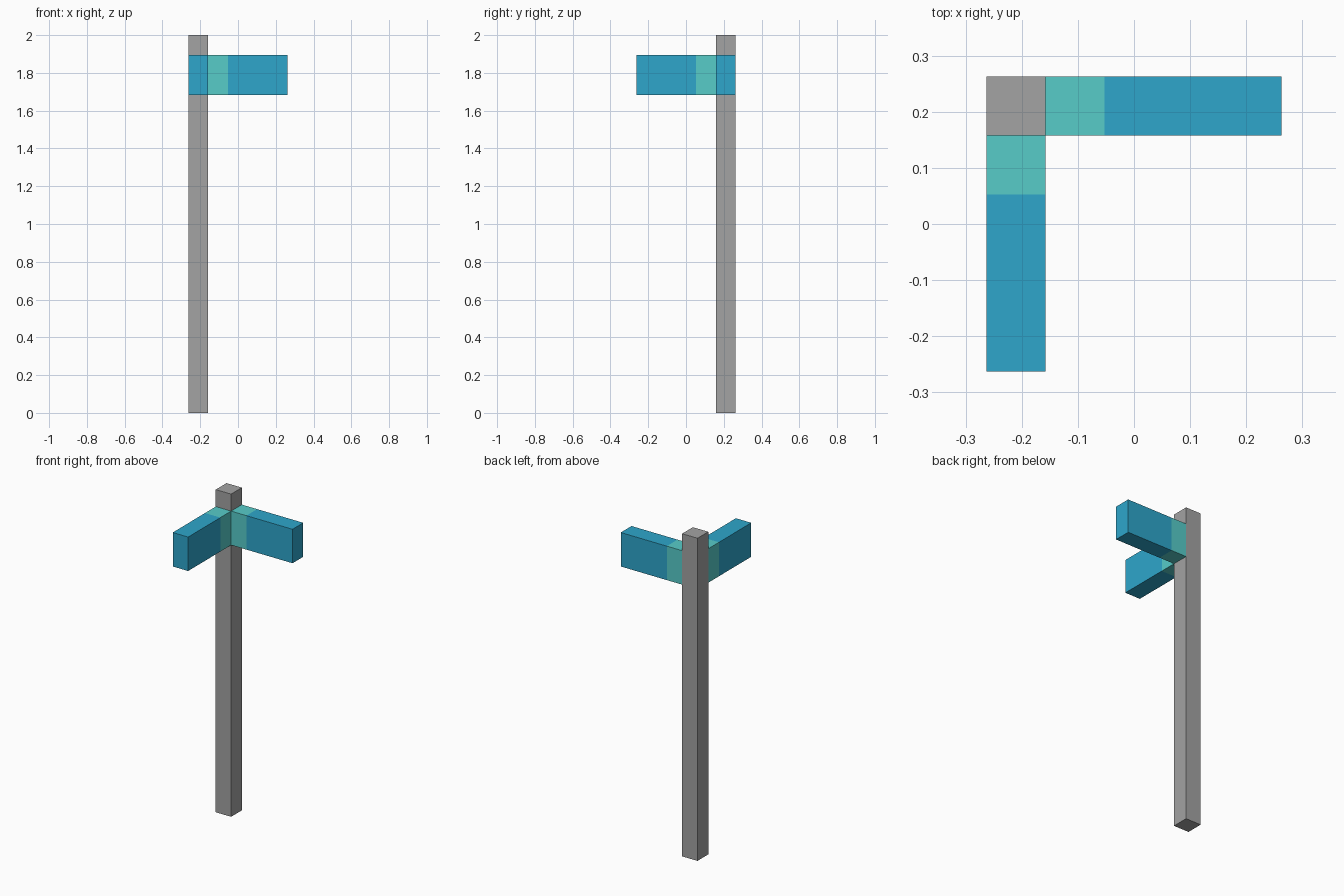
import bpy, bmesh
from mathutils import Vector

if "Cube" in bpy.data.objects:
    bpy.data.objects.remove(bpy.data.objects["Cube"])

U = 2 / 19  # the model sits on a grid of 19 units in height


def srgb(r, g, b):
    lin = [c / 12.92 if c <= 0.04045 else ((c + 0.055) / 1.055) ** 2.4
           for c in (r / 255, g / 255, b / 255)]
    return (*lin, 1)


def material(name, rgb):
    m = bpy.data.materials.new(name)
    m.diffuse_color = srgb(*rgb)
    m.use_nodes = True
    m.node_tree.nodes["Principled BSDF"].inputs["Base Color"].default_value = m.diffuse_color
    return m


grey = material("post grey", (163, 163, 163))
blue = material("sign blue", (46, 166, 203))
teal = material("band teal", (87, 204, 201))


def box(name, lo, hi, mats, axis=None, cut=None):
    """Box between two grid corners; optional cut with a second colour near the post."""
    lo, hi = Vector(lo) * U, Vector(hi) * U
    bm = bmesh.new()
    bmesh.ops.create_cube(bm, size=1)
    for v in bm.verts:
        for i in range(3):
            v.co[i] = lo[i] if v.co[i] < 0 else hi[i]
    if axis is not None:
        # band edge: faces on the post side get the second colour
        axis = Vector(axis)
        bmesh.ops.bisect_plane(bm, geom=bm.verts[:] + bm.edges[:] + bm.faces[:],
                               plane_co=axis * cut * U, plane_no=axis)
        for f in bm.faces:
            f.material_index = int(f.calc_center_median().dot(axis) < cut * U)
    me = bpy.data.meshes.new(name)
    bm.to_mesh(me)
    bm.free()
    for m in mats:
        me.materials.append(m)
    ob = bpy.data.objects.new(name, me)
    bpy.context.collection.objects.link(ob)
    return ob


# upright post in the back left corner
box("post", (-2.5, 1.5, 0), (-1.5, 2.5, 19), [grey])
# two arms at right angles, each with a teal band next to the post
box("right_arm", (-1.5, 1.5, 16), (2.5, 2.5, 18), [blue, teal], (1, 0, 0), -0.5)
box("front_arm", (-2.5, -2.5, 16), (-1.5, 1.5, 18), [blue, teal], (0, -1, 0), -0.5)
